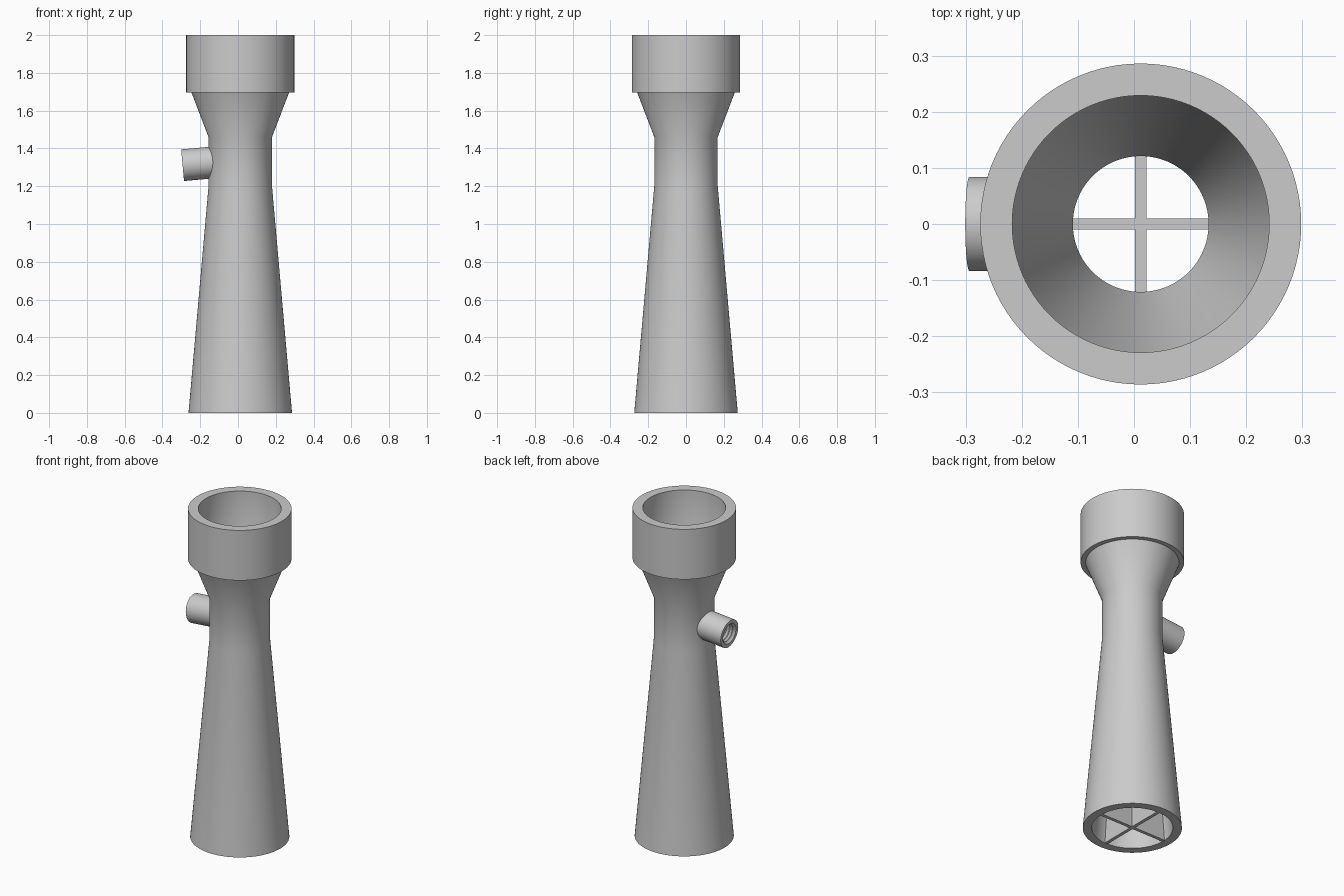
import bpy, bmesh, math
from mathutils import Matrix, Vector

cube = bpy.data.objects.get("Cube")
if cube:
    bpy.data.objects.remove(cube, do_unlink=True)

AXIS_X = 0.012
grey = bpy.data.materials.new("light grey")
grey.use_nodes = True
COLOUR = (0.6, 0.6, 0.6, 1)
grey.diffuse_color = COLOUR
grey.node_tree.nodes["Principled BSDF"].inputs["Base Color"].default_value = COLOUR


def finish(name, bm, matrix):
    bmesh.ops.recalc_face_normals(bm, faces=bm.faces)
    mesh = bpy.data.meshes.new(name)
    bm.to_mesh(mesh)
    bm.free()
    mesh.materials.append(grey)
    obj = bpy.data.objects.new(name, mesh)
    bpy.context.collection.objects.link(obj)
    obj.matrix_world = matrix
    return obj


def smooth(obj):
    bpy.ops.object.select_all(action='DESELECT')
    obj.select_set(True)
    bpy.context.view_layer.objects.active = obj
    bpy.ops.object.shade_smooth_by_angle(angle=math.radians(30))


def lathe(name, profile, matrix, sides=96):
    """Revolve a closed (radius, height) profile about z."""
    bm = bmesh.new()
    rings = []
    for i in range(sides):
        a = math.tau * i / sides
        rings.append([bm.verts.new((r * math.cos(a), r * math.sin(a), z)) for r, z in profile])
    n = len(profile)
    for i in range(sides):
        a, b = rings[i], rings[(i + 1) % sides]
        for j in range(n):
            k = (j + 1) % n
            bm.faces.new((a[j], b[j], b[k], a[k]))
    return finish(name, bm, matrix)


centre = Matrix.Translation((AXIS_X, 0, 0))

# Hollow flared body with the collar at the top
body = lathe("venturi_body", [
    (0.274, 0), (0.168, 1.2), (0.168, 1.46), (0.258, 1.695), (0.286, 1.695), (0.286, 2),
    (0.229, 2), (0.229, 1.7), (0.121, 1.46), (0.121, 1.2), (0.224, 0)], centre)

# Side port, leaning slightly down as it leaves the throat
outward = Vector((-1, 0, -0.09))
port_matrix = Matrix.Translation((-0.119, 0, 1.327)) @ outward.to_track_quat('Z', 'Y').to_matrix().to_4x4()
LENGTH, BORE, CREST = 0.175, 0.058, 0.05
threads = []
TEETH = 8
for i in range(TEETH):
    z = LENGTH - 0.012 - i * 0.02
    threads += [(CREST, z), (BORE, z - 0.01)]
port = lathe("side_port", [(CREST, 0), (0.084, 0), (0.084, LENGTH), (0.062, LENGTH)] + threads,
             port_matrix, 64)

# Bore through the throat wall
bm = bmesh.new()
bmesh.ops.create_cone(bm, cap_ends=True, segments=64, radius1=CREST, radius2=CREST, depth=0.12)
cutter = finish("bore_cutter", bm, port_matrix)
cutter.hide_render = True
cutter.hide_viewport = True
cut = body.modifiers.new("bore", 'BOOLEAN')
cut.operation = 'DIFFERENCE'
cut.solver = 'EXACT'
cut.object = cutter
bpy.context.view_layer.update()
baked = bpy.data.meshes.new_from_object(body.evaluated_get(bpy.context.evaluated_depsgraph_get()))
body.modifiers.clear()
body.data = baked
bpy.data.objects.remove(cutter, do_unlink=True)

smooth(body)
smooth(port)

# Crossed straightening vanes in the outlet
VANE_HEIGHT = 0.3
for name, size in (("vane_across", (0.45, 0.02)), ("vane_along", (0.02, 0.45))):
    bm = bmesh.new()
    bmesh.ops.create_cube(bm, size=1)
    bmesh.ops.scale(bm, vec=(*size, VANE_HEIGHT), verts=bm.verts)
    finish(name, bm, Matrix.Translation((AXIS_X, 0, VANE_HEIGHT / 2 + 0.001)))
